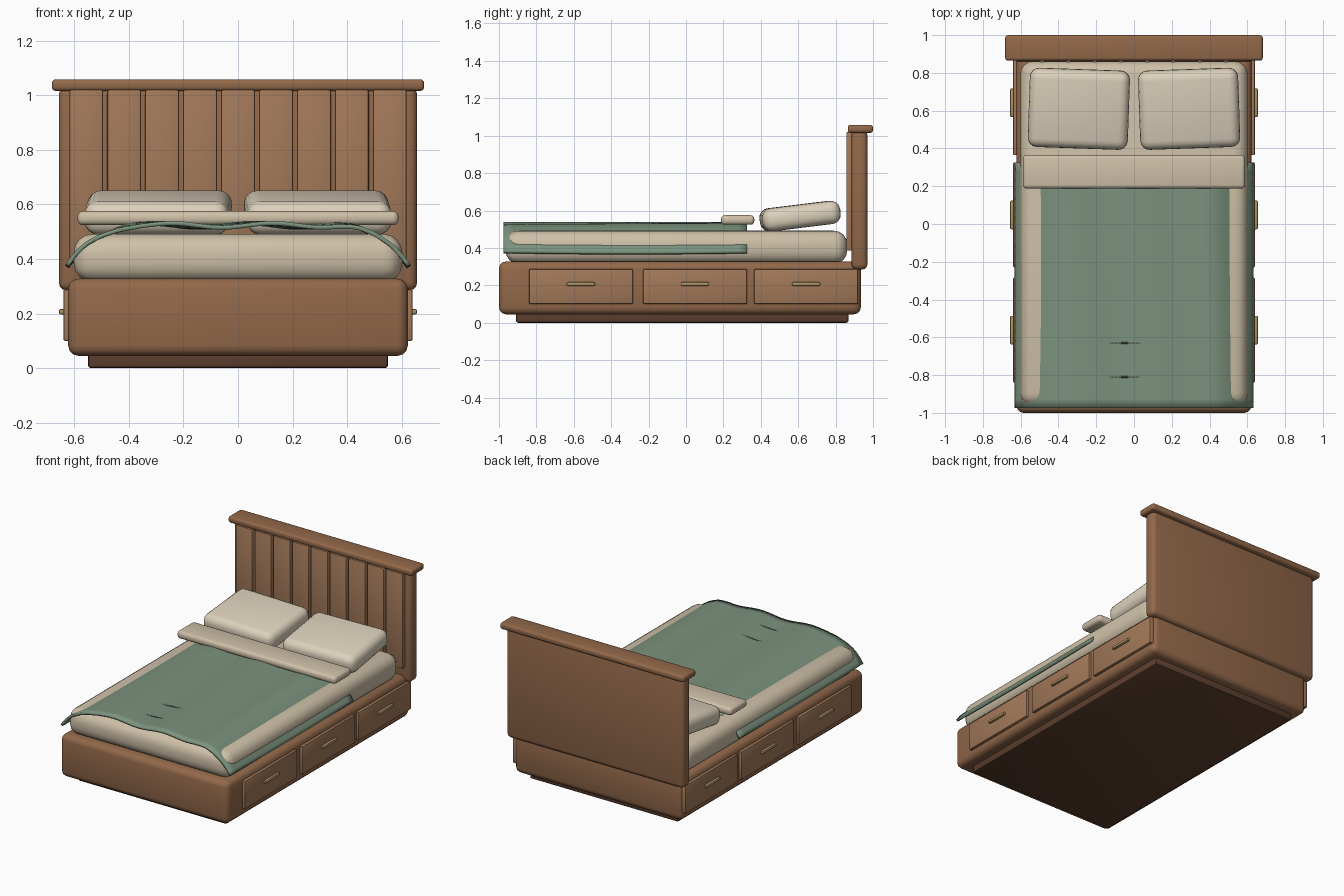
import bpy, bmesh, math
from mathutils import Matrix

if "Cube" in bpy.data.objects:
    bpy.data.objects.remove(bpy.data.objects["Cube"])


def material(name, rgb):
    m = bpy.data.materials.new(name)
    m.diffuse_color = (*rgb, 1)
    m.use_nodes = True
    m.node_tree.nodes["Principled BSDF"].inputs["Base Color"].default_value = m.diffuse_color
    return m


WOOD = material("wood", (0.29, 0.14, 0.068))
PANEL = material("panel_wood", (0.36, 0.19, 0.1))
DARK = material("dark_wood", (0.11, 0.05, 0.028))
LINEN = material("linen", (0.62, 0.53, 0.39))
PILLOW = material("pillow_linen", (0.72, 0.64, 0.5))
GREEN = material("green_cloth", (0.2, 0.29, 0.21))
CREASE = material("crease_cloth", (0.12, 0.18, 0.13))
BRASS = material("brass", (0.42, 0.29, 0.12))


def finish(ob, mat):
    ob.data.materials.append(mat)
    bpy.ops.object.select_all(action='DESELECT')
    ob.select_set(True)
    bpy.context.view_layer.objects.active = ob
    bpy.ops.object.shade_smooth_by_angle(angle=math.radians(35))
    return ob


def add_object(name, bm, mat):
    me = bpy.data.meshes.new(name)
    bmesh.ops.recalc_face_normals(bm, faces=bm.faces)
    bm.to_mesh(me)
    bm.free()
    ob = bpy.data.objects.new(name, me)
    bpy.context.collection.objects.link(ob)
    return finish(ob, mat)


def box(name, xs, ys, zs, bevel, mat, segments=3):
    """Rounded box spanning the given ranges, origin at its centre."""
    bm = bmesh.new()
    size = [r[1] - r[0] for r in (xs, ys, zs)]
    bmesh.ops.create_cube(bm, size=1, matrix=Matrix.Diagonal((*size, 1)))
    bmesh.ops.bevel(bm, geom=bm.edges[:], offset=bevel, segments=segments,
                    profile=0.5, affect='EDGES')
    ob = add_object(name, bm, mat)
    ob.location = [(r[0] + r[1]) / 2 for r in (xs, ys, zs)]
    return ob


# Base and plinth
box("plinth", (-0.55, 0.55), (-0.91, 0.87), (0, 0.08), 0.012, DARK, 2)
box("bed_base", (-0.622, 0.622), (-1.0, 0.935), (0.045, 0.328), 0.038, WOOD)

# Headboard: back panel, vertical planks, cap rail
box("headboard_panel", (-0.656, 0.656), (0.885, 0.97), (0.285, 1.03), 0.028, WOOD)
for i in range(9):
    x = (i - 4) * 0.139
    box(f"headboard_plank_{i + 1}", (x - 0.062, x + 0.062), (0.857, 0.9),
        (0.385, 1.02), 0.007, PANEL, 2)
box("headboard_cap", (-0.682, 0.682), (0.865, 1.0), (1.015, 1.058), 0.015, WOOD)

# Drawers and handles on both sides
for side, s in (("left", -1), ("right", 1)):
    for i, y in enumerate((-0.562, 0.048, 0.642)):
        box(f"drawer_{side}_{i + 1}", sorted((s * 0.6, s * 0.64)),
            (y - 0.278, y + 0.278), (0.1, 0.288), 0.007, PANEL, 2)
        box(f"handle_{side}_{i + 1}", sorted((s * 0.63, s * 0.656)),
            (y - 0.076, y + 0.076), (0.197, 0.217), 0.007, BRASS, 2)

# Mattress and pillows
box("mattress", (-0.602, 0.602), (-0.965, 0.862), (0.315, 0.492), 0.07, LINEN, 4)
for side, s in (("left", -1), ("right", 1)):
    p = box(f"pillow_{side}", (s * 0.292 - 0.265, s * 0.292 + 0.265),
            (0.4, 0.82), (0.508, 0.632), 0.05, PILLOW, 4)
    p.rotation_euler = (math.radians(7), 0, math.radians(2 * s))


# Blanket: profile that arches over the mattress, with soft waves
PROFILE = [(0, 0.523), (0.36, 0.523), (0.43, 0.515), (0.5, 0.487),
           (0.56, 0.452), (0.6, 0.412), (0.625, 0.378)]


def blanket_z(x, y):
    a = min(abs(x), 0.625)
    for (x0, z0), (x1, z1) in zip(PROFILE, PROFILE[1:]):
        if a <= x1:
            z = z0 + (z1 - z0) * (a - x0) / (x1 - x0)
            break
    wave = 0.008 * math.sin(17 * x + 1.2 * y + 0.6) * (1 - (a / 0.63) ** 4)
    sag = -0.008 * math.cos(2 * (y + 0.3)) * (a / 0.625) ** 6
    return z + wave + sag


NX, NY = 48, 26
bm = bmesh.new()
grid = []
for j in range(NY + 1):
    y = -0.975 + 1.3 * j / NY
    row = []
    for i in range(NX + 1):
        x = 0.625 * math.sin((i / NX - 0.5) * math.pi * 0.8) / math.sin(0.4 * math.pi)
        row.append(bm.verts.new((x, y, blanket_z(x, y))))
    grid.append(row)
for j in range(NY):
    for i in range(NX):
        bm.faces.new((grid[j][i], grid[j][i + 1], grid[j + 1][i + 1], grid[j + 1][i]))
blanket = add_object("blanket", bm, GREEN)
solid = blanket.modifiers.new("thickness", 'SOLIDIFY')
solid.thickness = 0.016
solid.offset = 0

# Folded sheet across the blanket top
box("sheet_fold", (-0.588, 0.588), (0.187, 0.365), (0.524, 0.575), 0.02, LINEN)

# Thin creases near the foot of the blanket
for i, y in enumerate((-0.81, -0.63)):
    cu = bpy.data.curves.new("crease", 'CURVE')
    cu.dimensions = '3D'
    cu.bevel_depth = 0.004
    cu.bevel_resolution = 1
    cu.use_fill_caps = True
    sp = cu.splines.new('POLY')
    sp.points.add(12)
    for k, pt in enumerate(sp.points):
        x = -0.16 + 0.22 * k / 12
        lift = 0.009 - 0.006 * abs(k - 6) / 6
        pt.co = (x, y, blanket_z(x, y) + lift, 1)
    ob = bpy.data.objects.new(f"blanket_crease_{i + 1}", cu)
    cu.materials.append(CREASE)
    bpy.context.collection.objects.link(ob)
